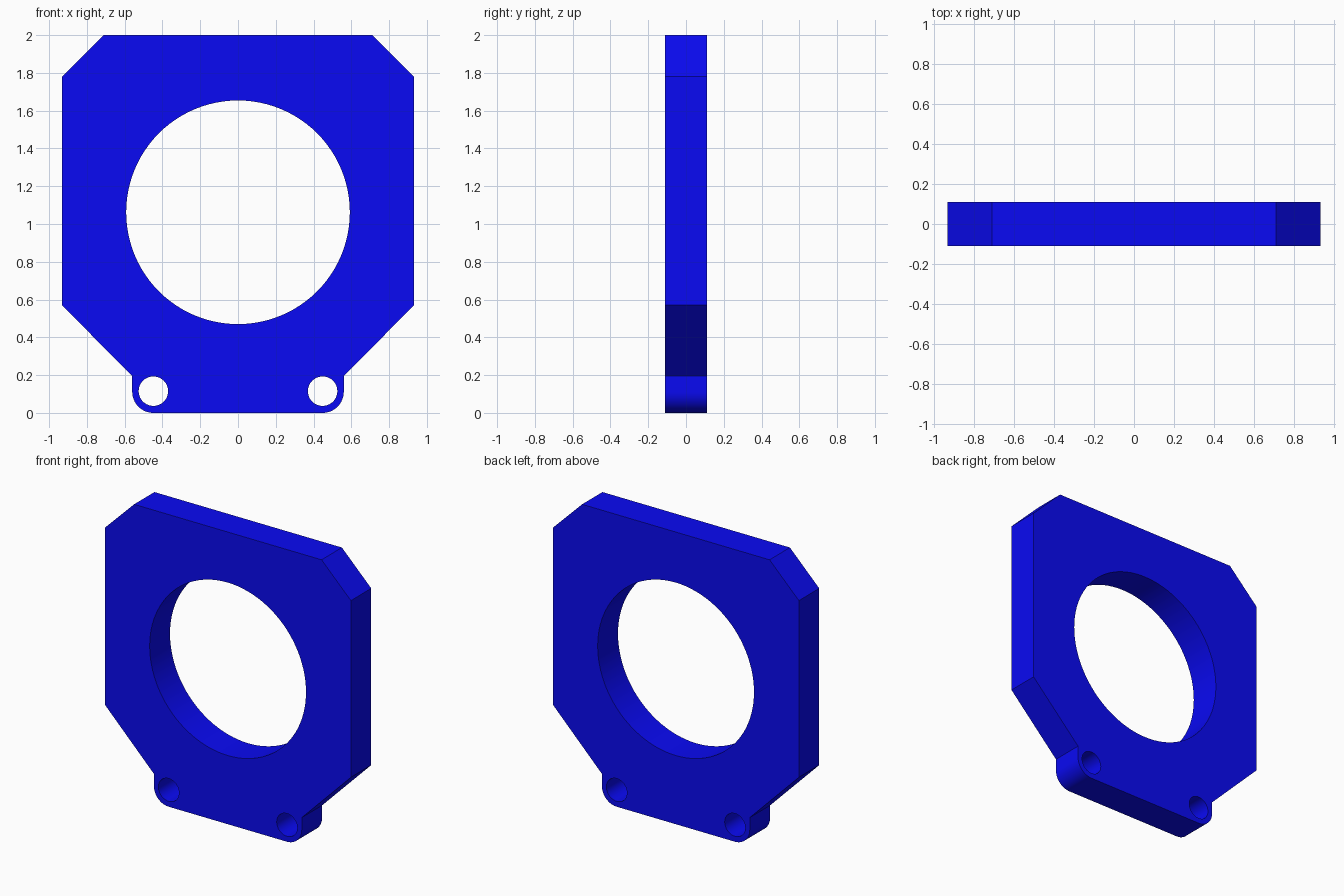
import bpy, bmesh
from math import sin, cos, pi, radians

if "Cube" in bpy.data.objects:
    bpy.data.objects.remove(bpy.data.objects["Cube"])

HALF_DEPTH = 0.11
EAR_X, EAR_Z, EAR_R = 0.448, 0.112, 0.112


def arc(cx, cz, r, start, end, steps):
    angles = [radians(start + (end - start) * i / steps) for i in range(steps + 1)]
    return [(cx + r * cos(a), cz + r * sin(a)) for a in angles]


def circle(cx, cz, r, sides):
    return arc(cx, cz, r, 0, 360, sides)[:-1]


def add_loop(curve, points):
    spline = curve.splines.new('POLY')
    spline.points.add(len(points) - 1)
    for p, (x, z) in zip(spline.points, points):
        p.co = (x, z, 0, 1)
    spline.use_cyclic_u = True


# Outline: right half from bottom to top, then mirrored
right = arc(EAR_X, EAR_Z, EAR_R, -90, 0, 16)
right += [(0.56, 0.195), (0.932, 0.57), (0.932, 1.78), (0.71, 2.0)]
outline = right + [(-x, z) for x, z in reversed(right)]

curve = bpy.data.curves.new("mounting_plate", 'CURVE')
curve.dimensions = '2D'
curve.fill_mode = 'BOTH'
curve.extrude = HALF_DEPTH
add_loop(curve, outline)

# Large bore and two bolt holes
add_loop(curve, circle(0, 1.062, 0.592, 96))
for side in (-1, 1):
    add_loop(curve, circle(side * EAR_X, 0.115, 0.078, 40))

plate = bpy.data.objects.new("mounting_plate", curve)
bpy.context.collection.objects.link(plate)
plate.rotation_euler.x = pi / 2
bpy.context.view_layer.objects.active = plate
plate.select_set(True)
bpy.ops.object.convert(target='MESH')
plate = bpy.context.object
bpy.ops.object.transform_apply(location=False, rotation=True, scale=False)

# Join caps to walls
bm = bmesh.new()
bm.from_mesh(plate.data)
bmesh.ops.remove_doubles(bm, verts=bm.verts, dist=0.0005)
bmesh.ops.recalc_face_normals(bm, faces=bm.faces)
bm.to_mesh(plate.data)
bm.free()
bpy.ops.object.shade_smooth_by_angle(angle=radians(30))

# Blue finish
blue = bpy.data.materials.new("blue")
blue.diffuse_color = (0.003, 0.003, 0.9, 1)
blue.use_nodes = True
blue.node_tree.nodes["Principled BSDF"].inputs["Base Color"].default_value = blue.diffuse_color
plate.data.materials.clear()
plate.data.materials.append(blue)
